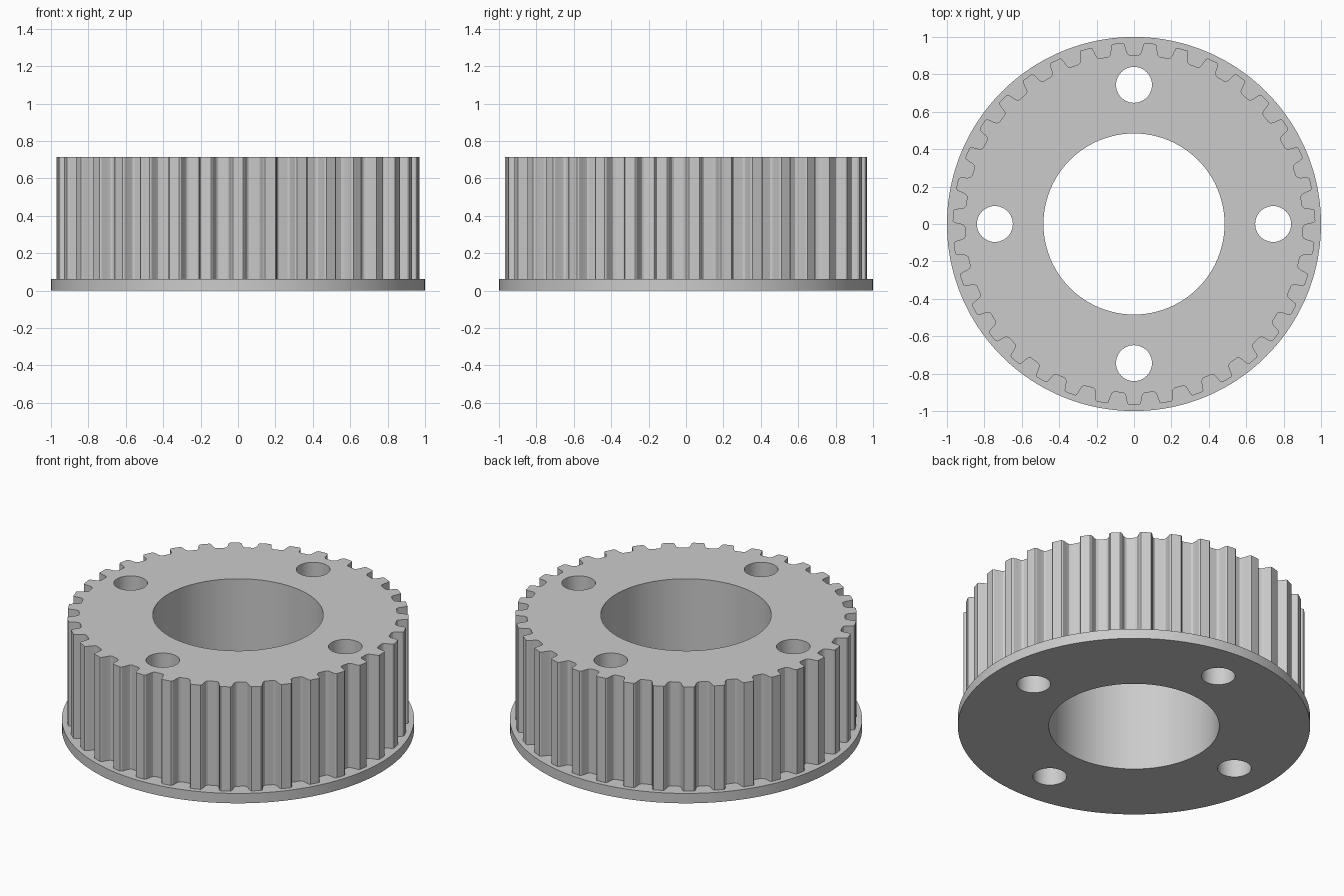
import bpy, bmesh
from math import sin, cos, pi, radians

if "Cube" in bpy.data.objects:
    bpy.data.objects.remove(bpy.data.objects["Cube"])

TEETH = 35
HEIGHT, FLANGE = 0.715, 0.062

metal = bpy.data.materials.new("grey metal")
metal.use_nodes = True
metal.diffuse_color = (0.6, 0.6, 0.6, 1)
metal.node_tree.nodes["Principled BSDF"].inputs["Base Color"].default_value = (0.6, 0.6, 0.6, 1)


def prism(name, outline, z0, z1):
    """Closed solid from an outline, extruded between two heights."""
    bm = bmesh.new()
    base = bm.faces.new([bm.verts.new((x, y, z0)) for x, y in outline])
    top = bmesh.ops.extrude_face_region(bm, geom=[base], use_keep_orig=True)["geom"]
    verts = [v for v in top if isinstance(v, bmesh.types.BMVert)]
    bmesh.ops.translate(bm, verts=verts, vec=(0, 0, z1 - z0))
    bmesh.ops.recalc_face_normals(bm, faces=bm.faces)
    mesh = bpy.data.meshes.new(name)
    bm.to_mesh(mesh)
    bm.free()
    mesh.materials.append(metal)
    obj = bpy.data.objects.new(name, mesh)
    bpy.context.collection.objects.link(obj)
    return obj


def circle(radius, count, cx=0, cy=0):
    return [(cx + radius * cos(2 * pi * i / count), cy + radius * sin(2 * pi * i / count))
            for i in range(count)]


def combine(target, tool, operation):
    """Apply a boolean and discard the tool."""
    mod = target.modifiers.new(operation.lower(), 'BOOLEAN')
    mod.operation, mod.solver, mod.object = operation, 'EXACT', tool
    bpy.context.view_layer.objects.active = target
    bpy.ops.object.modifier_apply(modifier=mod.name)
    bpy.data.objects.remove(tool)


# Tooth outline: half profile as (sideways offset, radius), mirrored
half = [(0.028, 0.969), (0.035, 0.962), (0.039, 0.945), (0.042, 0.925),
        (0.047, 0.91), (0.057, 0.902)]
tooth = [(-s, r) for s, r in reversed(half)] + half
rim = []
for i in range(TEETH):
    a = radians(-90) + 2 * pi * i / TEETH
    rim += [(r * cos(a) - s * sin(a), r * sin(a) + s * cos(a)) for s, r in tooth]

# Toothed rim standing on a thin flange
pulley = prism("toothed_pulley", rim, FLANGE / 2, HEIGHT)
combine(pulley, prism("flange", circle(1, 160), 0, FLANGE), 'UNION')

# Central bore and four bolt holes
combine(pulley, prism("bore_cutter", circle(0.484, 96), -0.1, HEIGHT + 0.1), 'DIFFERENCE')
for i in range(4):
    a = i * pi / 2
    hole = circle(0.096, 48, 0.744 * cos(a), 0.744 * sin(a))
    combine(pulley, prism("bolt_hole_cutter", hole, -0.1, HEIGHT + 0.1), 'DIFFERENCE')

bpy.ops.object.select_all(action='DESELECT')
pulley.select_set(True)
bpy.context.view_layer.objects.active = pulley
bpy.ops.object.shade_smooth_by_angle(angle=radians(30))
